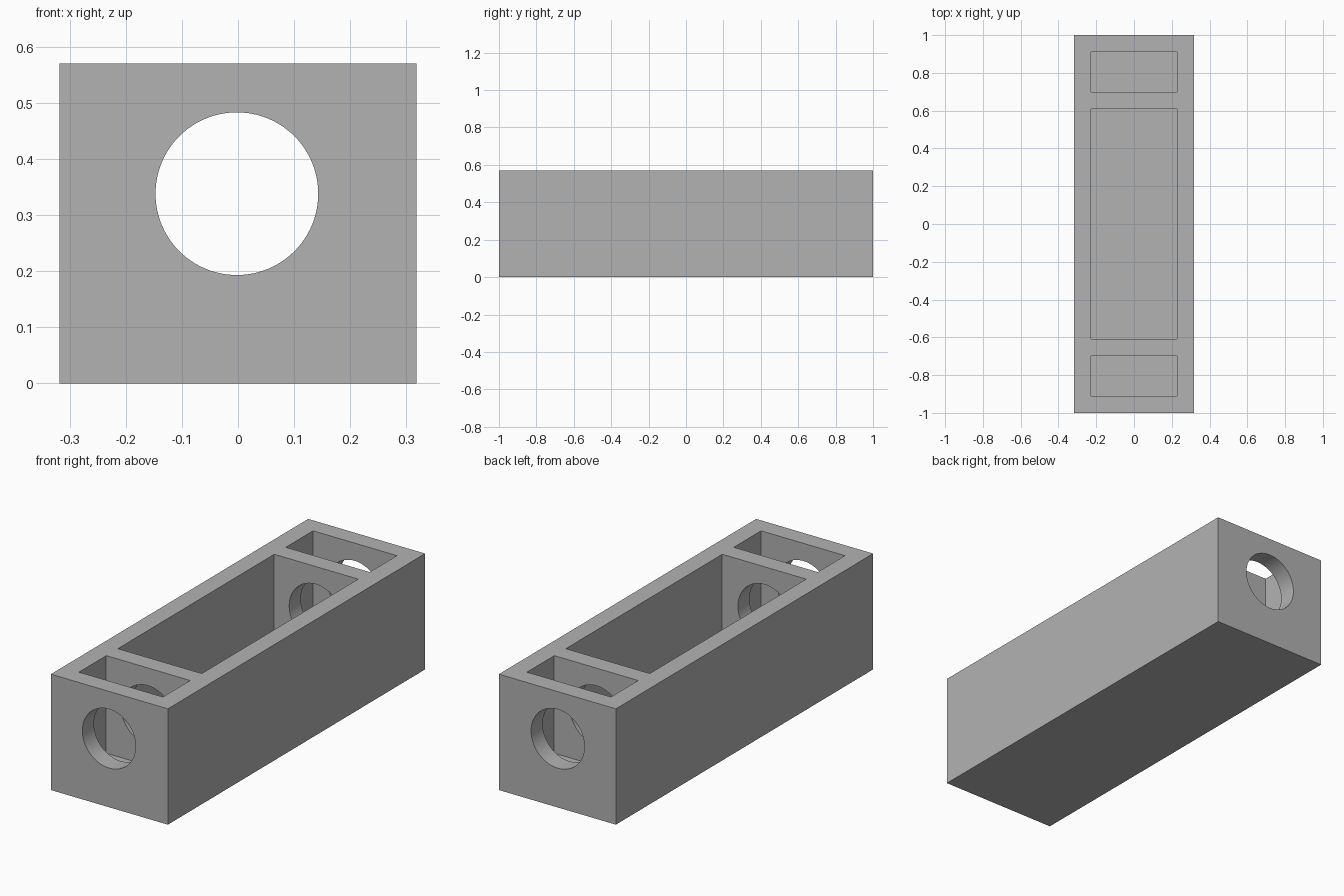
import bpy

# Remove the default cube
default = bpy.data.objects.get("Cube")
if default:
    bpy.data.objects.remove(default, do_unlink=True)

WIDTH, LENGTH, HEIGHT = 0.637, 2.0, 0.57
WALL = 0.09
PARTITION_Y = 0.653          # centre of each inner partition
HOLE_RADIUS, HOLE_Z = 0.145, 0.338

grey = bpy.data.materials.new("grey")
grey.use_nodes = True
colour = (0.448, 0.448, 0.448, 1)
grey.diffuse_color = colour
grey.node_tree.nodes["Principled BSDF"].inputs["Base Color"].default_value = colour


def box(name, y0, y1, z0, z1, width):
    bpy.ops.mesh.primitive_cube_add(size=1, location=(0, (y0 + y1) / 2, (z0 + z1) / 2))
    obj = bpy.context.object
    obj.name = name
    obj.scale = (width, y1 - y0, z1 - z0)
    bpy.ops.object.transform_apply(location=True, rotation=True, scale=True)
    return obj


def cut(target, cutter):
    cutter.hide_render = True
    mod = target.modifiers.new("cut", 'BOOLEAN')
    mod.operation = 'DIFFERENCE'
    mod.solver = 'EXACT'
    mod.object = cutter
    bpy.context.view_layer.objects.active = target
    bpy.ops.object.modifier_apply(modifier=mod.name)
    bpy.data.objects.remove(cutter, do_unlink=True)


# Solid block
housing = box("open_housing", -LENGTH / 2, LENGTH / 2, 0, HEIGHT, WIDTH)
housing.data.materials.append(grey)

# Three open-topped compartments
half = WALL / 2
outer = LENGTH / 2 - WALL
for y0, y1 in ((-outer, -PARTITION_Y - half),
               (-PARTITION_Y + half, PARTITION_Y - half),
               (PARTITION_Y + half, outer)):
    cut(housing, box("compartment_cutter", y0, y1, WALL, HEIGHT + WALL, WIDTH - 2 * WALL))

# Round passage through both ends and both partitions
bpy.ops.mesh.primitive_cylinder_add(vertices=96, radius=HOLE_RADIUS, depth=LENGTH + 1,
                                    location=(-0.002, 0, HOLE_Z),
                                    rotation=(1.5707963, 0, 0))
bore = bpy.context.object
bore.name = "bore_cutter"
cut(housing, bore)

# Smooth bore with crisp edges
bpy.ops.object.select_all(action='DESELECT')
housing.select_set(True)
bpy.context.view_layer.objects.active = housing
bpy.ops.object.shade_smooth_by_angle(angle=0.5)
